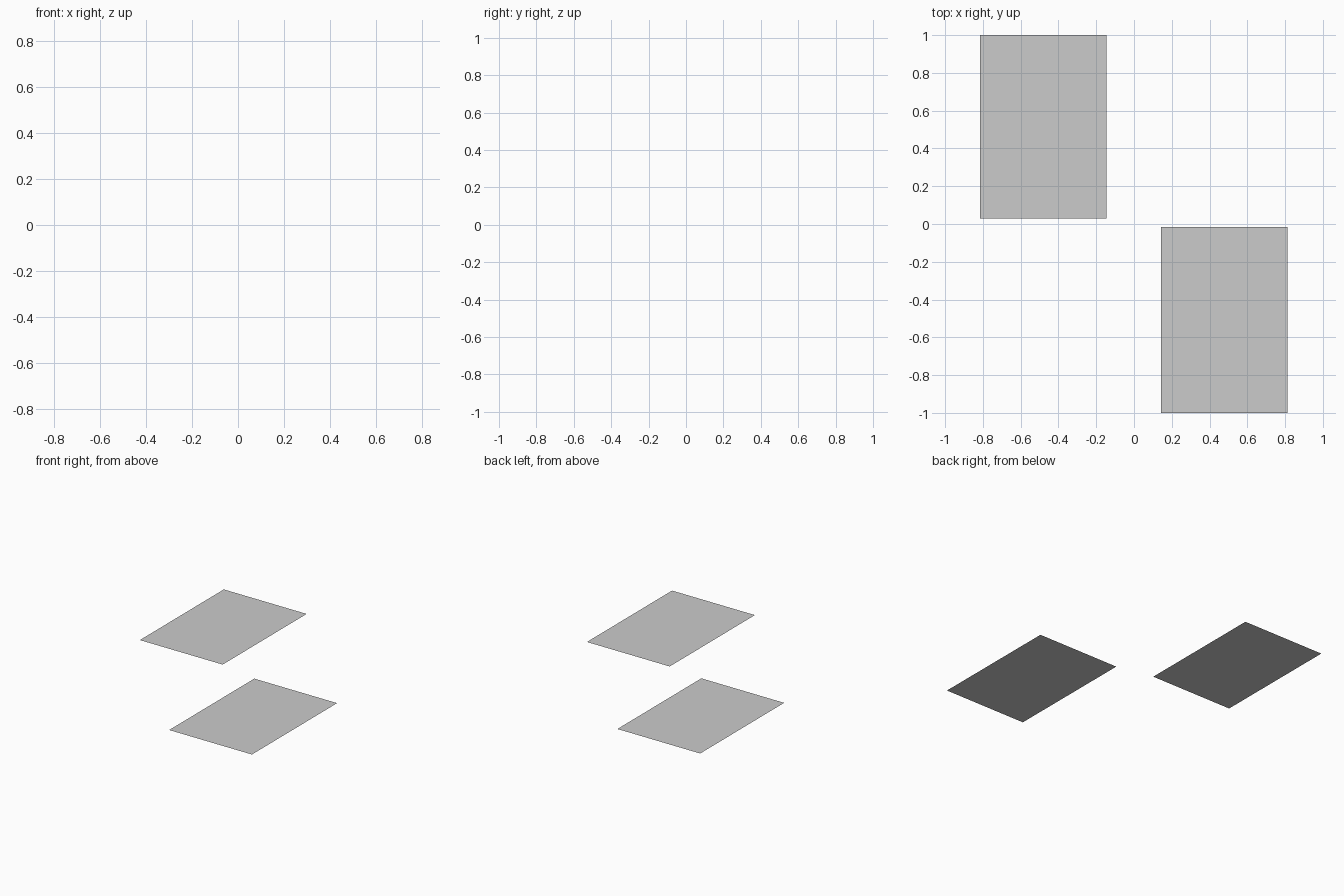
import bpy
from math import pi, cos, sin, acos, asin
from mathutils import Vector

if "Cube" in bpy.data.objects:
    bpy.data.objects.remove(bpy.data.objects["Cube"])

W = 0.005  # painted line width


def make_mesh(name, verts, faces, loc):
    me = bpy.data.meshes.new(name)
    me.from_pydata(verts, [], faces)
    ob = bpy.data.objects.new(name, me)
    ob.location = loc
    bpy.context.collection.objects.link(ob)
    return ob


def ground(name, loc, hx, hy):
    return make_mesh(name, [(-hx, -hy, 0), (hx, -hy, 0), (hx, hy, 0), (-hx, hy, 0)],
                     [(0, 1, 2, 3)], loc)


def line(name, pts, loc, closed=False):
    """Flat mitred strip along a 2D path."""
    p = [Vector(q) for q in pts]
    n = len(p)
    verts, faces = [], []
    for i in range(n):
        a = p[i - 1] if (i or closed) else None
        b = p[(i + 1) % n] if (i < n - 1 or closed) else None
        d1 = (p[i] - a).normalized() if a is not None else (b - p[i]).normalized()
        d2 = (b - p[i]).normalized() if b is not None else d1
        n1, n2 = Vector((-d1.y, d1.x)), Vector((-d2.y, d2.x))
        m = (n1 + n2).normalized()
        m *= W / 2 / max(m.dot(n1), 0.3)
        for q in (p[i] - m, p[i] + m):
            verts.append((q.x, q.y, 0))
    for i in range(n if closed else n - 1):
        j = (i + 1) % n
        faces.append((2 * i, 2 * j, 2 * j + 1, 2 * i + 1))
    return make_mesh(name, verts, faces, loc)


def arc(cx, cy, r, a0, a1, n=24):
    return [(cx + r * cos(a0 + (a1 - a0) * i / n), cy + r * sin(a0 + (a1 - a0) * i / n))
            for i in range(n + 1)]


def both_ends(name, pts, loc):
    """Draw at the near end and again rotated to the far end."""
    line(name + "_near", pts, loc)
    line(name + "_far", [(-x, -y) for x, y in pts], loc)


def box(hw, y0, y1):
    return [(-hw, y0), (-hw, y1), (hw, y1), (hw, y0)]


def common_lines(prefix, loc, hx, hy, r):
    line(prefix + "_boundary", [(-hx, -hy), (hx, -hy), (hx, hy), (-hx, hy)], loc, True)
    line(prefix + "_halfway_line", [(-hx, 0), (hx, 0)], loc)
    line(prefix + "_centre_circle", arc(0, 0, r, 0, 2 * pi, 40)[:-1], loc, True)


# Football pitch, back left
ground("pitch_ground", (-0.48, 0.515, 0.008), 0.335, 0.485)
P = (-0.48, 0.515, 0.010)
HX, HY = 0.288, 0.438
common_lines("pitch", P, HX, HY, 0.105)
both_ends("pitch_penalty_box", box(0.17, -HY, -0.31), P)
both_ends("pitch_goal_box", box(0.085, -HY, -0.388), P)
t = asin((0.335 - 0.31) / 0.09)
both_ends("pitch_penalty_arc", arc(0, -0.335, 0.09, t, pi - t, 16), P)

# Basketball court, front right
ground("court_ground", (0.478, -0.508, 0.0), 0.335, 0.492)
C = (0.478, -0.508, 0.004)
common_lines("court", C, HX, HY, 0.12)
both_ends("court_key", box(0.09, -HY, -0.25), C)
both_ends("court_free_throw_arc", arc(0, -0.25, 0.075, 0, pi, 20), C)
both_ends("court_basket_arc", arc(0, -0.39, 0.05, 0, pi, 14), C)
three = arc(0, -0.41, 0.26, 0, pi, 32)
both_ends("court_three_point_line", [(0.26, -HY)] + three + [(-0.26, -HY)], C)
